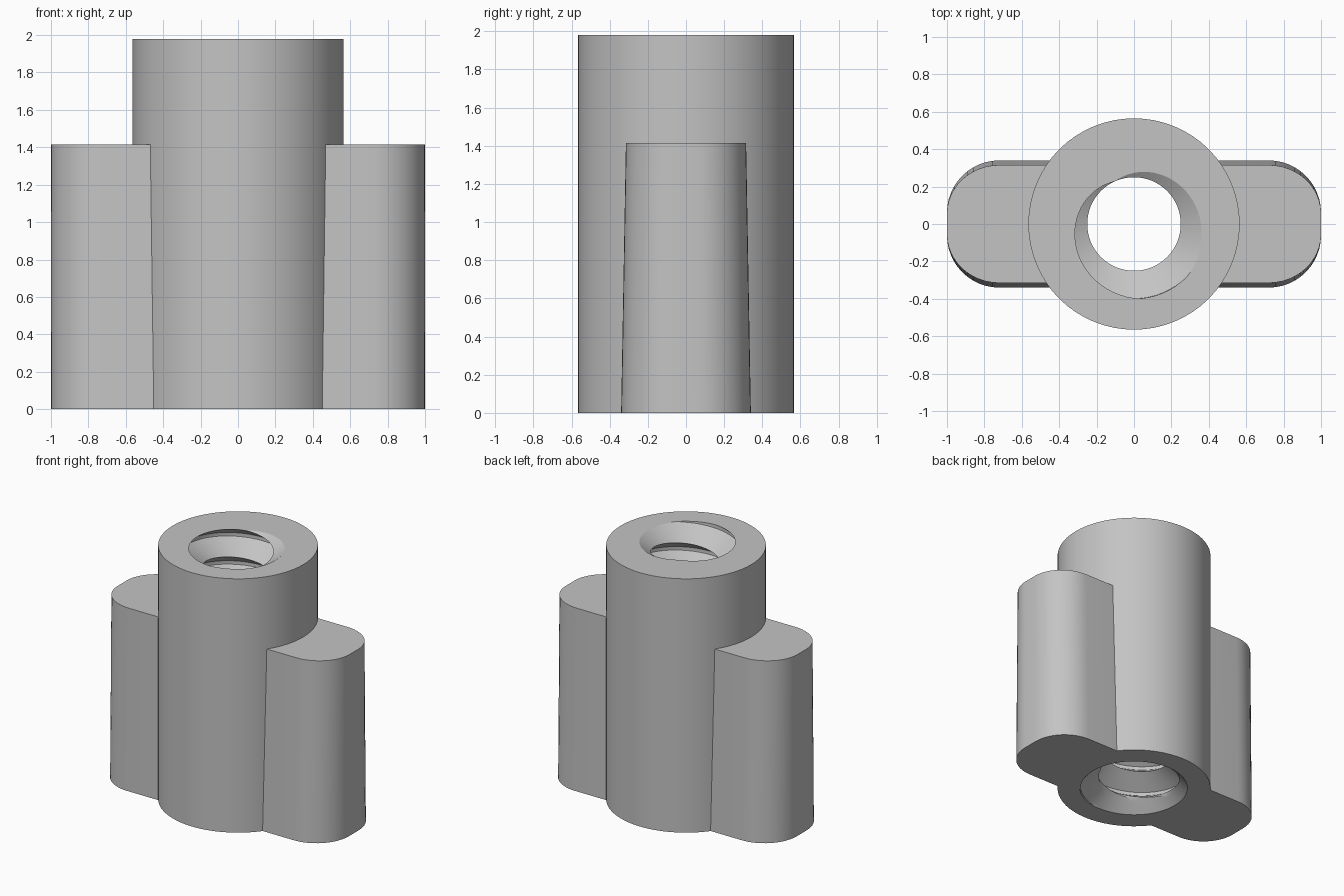
import bpy
import bmesh
from math import pi, cos, sin, floor, ceil

if "Cube" in bpy.data.objects:
    bpy.data.objects.remove(bpy.data.objects["Cube"], do_unlink=True)

HEIGHT, RADIUS = 1.98, 0.565
WING_HEIGHT = 1.415
PITCH, STEPS, SIDES = 0.22, 16, 64
PHASE = -65 * pi / 180          # where the groove root meets the top face

grey = bpy.data.materials.new("plain_grey")
grey.use_nodes = True
grey.diffuse_color = (0.55, 0.55, 0.55, 1)
grey.node_tree.nodes["Principled BSDF"].inputs["Base Color"].default_value = grey.diffuse_color


def finish(name, bm, angle):
    bmesh.ops.remove_doubles(bm, verts=bm.verts, dist=1e-5)
    bmesh.ops.recalc_face_normals(bm, faces=bm.faces)
    mesh = bpy.data.meshes.new(name)
    bm.to_mesh(mesh)
    bm.free()
    mesh.materials.append(grey)
    obj = bpy.data.objects.new(name, mesh)
    bpy.context.collection.objects.link(obj)
    bpy.ops.object.select_all(action="DESELECT")
    obj.select_set(True)
    bpy.context.view_layer.objects.active = obj
    bpy.ops.object.shade_smooth_by_angle(angle=angle)
    return obj


def bore_radius(z, a):
    # V groove with a flat root, plus a countersink at the bottom
    turn = (z - HEIGHT) / PITCH - (a - PHASE) / (2 * pi)
    depth = 1 - 2 * abs(turn - floor(turn + 0.5))
    thread = 0.25 + min(0.15, 0.17 * depth)
    return max(thread, 0.395 - 1.1 * z)


# Threaded sleeve: each column runs up the bore and back down the outside
bm = bmesh.new()
columns = []
rows = range(-ceil(HEIGHT / PITCH + 2) * STEPS, 2 * STEPS)
for j in range(SIDES + 1):
    a = 2 * pi * j / SIDES
    points = []
    for k in rows:
        z = HEIGHT + PITCH * (k / STEPS + (a - PHASE) / (2 * pi))
        z = min(max(z, 0), HEIGHT)
        points.append((bore_radius(z, a), z))
    points += [(RADIUS, HEIGHT), (RADIUS, 0)]
    columns.append([bm.verts.new((r * cos(a), r * sin(a), z)) for r, z in points])
for left, right in zip(columns, columns[1:]):
    for i in range(len(left)):
        n = (i + 1) % len(left)
        bm.faces.new((left[i], right[i], right[n], left[n]))
bmesh.ops.dissolve_degenerate(bm, dist=1e-6, edges=bm.edges)
finish("threaded_sleeve", bm, pi / 6)


# Side wings: rounded outer end, tapering only in thickness
def wing(name, side):
    bm = bmesh.new()
    corner, inner = 0.28, 0.45
    loops = []
    for z, half in ((0, 0.34), (WING_HEIGHT, 0.315)):
        outline = [(inner, -1)]
        for start, sign in ((-pi / 2, -1), (0, 1)):
            for i in range(13):
                a = start + i * pi / 24
                y = sign * (0.34 - corner) + corner * sin(a)
                outline.append((1 - corner + corner * cos(a), y / 0.34))
        outline.append((inner, 1))
        loops.append([bm.verts.new((side * x, y * half, z)) for x, y in outline])
    low, high = loops
    for i in range(len(low)):
        n = (i + 1) % len(low)
        bm.faces.new((low[i], low[n], high[n], high[i]))
    bm.faces.new(low)
    bm.faces.new(high)
    finish(name, bm, pi / 6)


wing("left_wing", 1)
wing("right_wing", -1)
